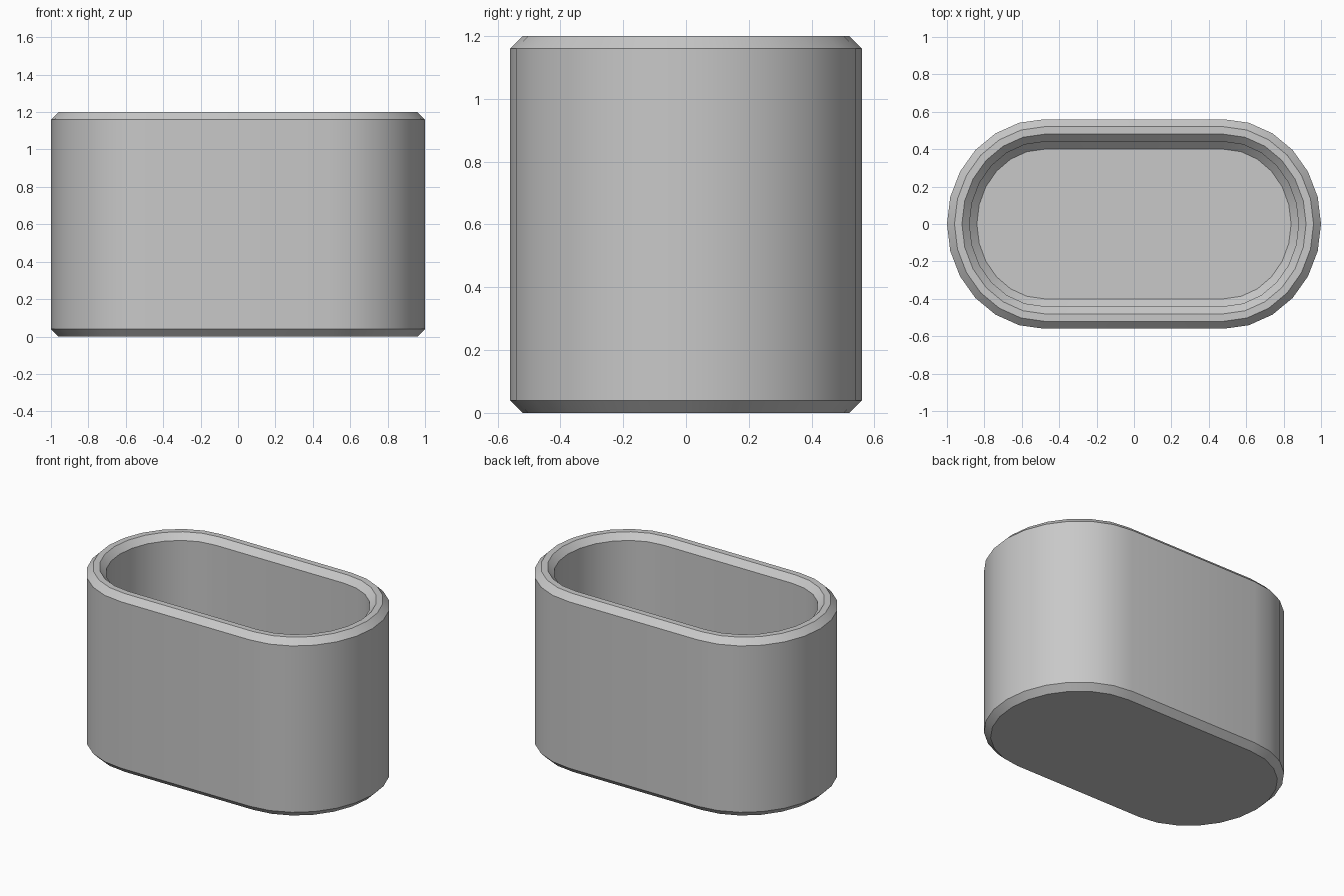
import bpy
import bmesh
from math import cos, sin, pi, radians

cube = bpy.data.objects.get("Cube")
if cube:
    bpy.data.objects.remove(cube, do_unlink=True)

HALF_FLAT = 0.48              # half length of the straight sides
END_X, END_Y = 0.52, 0.56     # radii of the rounded ends
STEPS = 12                    # facets in each rounded end
HEIGHT, FLOOR, WALL, CHAMFER = 1.2, 0.12, 0.12, 0.04


def outline(inset, z):
    """Long rounded outline, moved inward by inset, at height z."""
    points = []
    for side in (1, -1):
        for i in range(STEPS + 1):
            a = -pi / 2 + pi * i / STEPS
            points.append((side * (HALF_FLAT + (END_X - inset) * cos(a)),
                           side * (END_Y - inset) * sin(a), z))
    return points


# Cross-section from the underside, up the outside, over the rim, to the floor
section = [
    (CHAMFER, 0),
    (0, CHAMFER),
    (0, HEIGHT - CHAMFER),
    (CHAMFER, HEIGHT),
    (WALL - CHAMFER, HEIGHT),
    (WALL, HEIGHT - CHAMFER),
    (WALL, FLOOR + CHAMFER),
    (WALL + CHAMFER, FLOOR),
]

# Hollow container body
bm = bmesh.new()
rings = [[bm.verts.new(p) for p in outline(inset, z)] for inset, z in section]
for low, high in zip(rings, rings[1:]):
    n = len(low)
    for i in range(n):
        j = (i + 1) % n
        bm.faces.new((low[i], low[j], high[j], high[i]))
bm.faces.new(list(reversed(rings[0])))   # underside
bm.faces.new(rings[-1])                  # inner floor
bmesh.ops.recalc_face_normals(bm, faces=bm.faces)
mesh = bpy.data.meshes.new("container_body")
bm.to_mesh(mesh)
bm.free()
body = bpy.data.objects.new("container_body", mesh)
bpy.context.collection.objects.link(body)

# Plain grey material
grey = bpy.data.materials.new("light_grey")
grey.use_nodes = True
colour = (0.58, 0.58, 0.58, 1)
grey.diffuse_color = colour
grey.node_tree.nodes["Principled BSDF"].inputs["Base Color"].default_value = colour
mesh.materials.append(grey)

# Smooth round walls with crisp chamfers
bpy.ops.object.select_all(action="DESELECT")
body.select_set(True)
bpy.context.view_layer.objects.active = body
bpy.ops.object.shade_smooth_by_angle(angle=radians(30))
